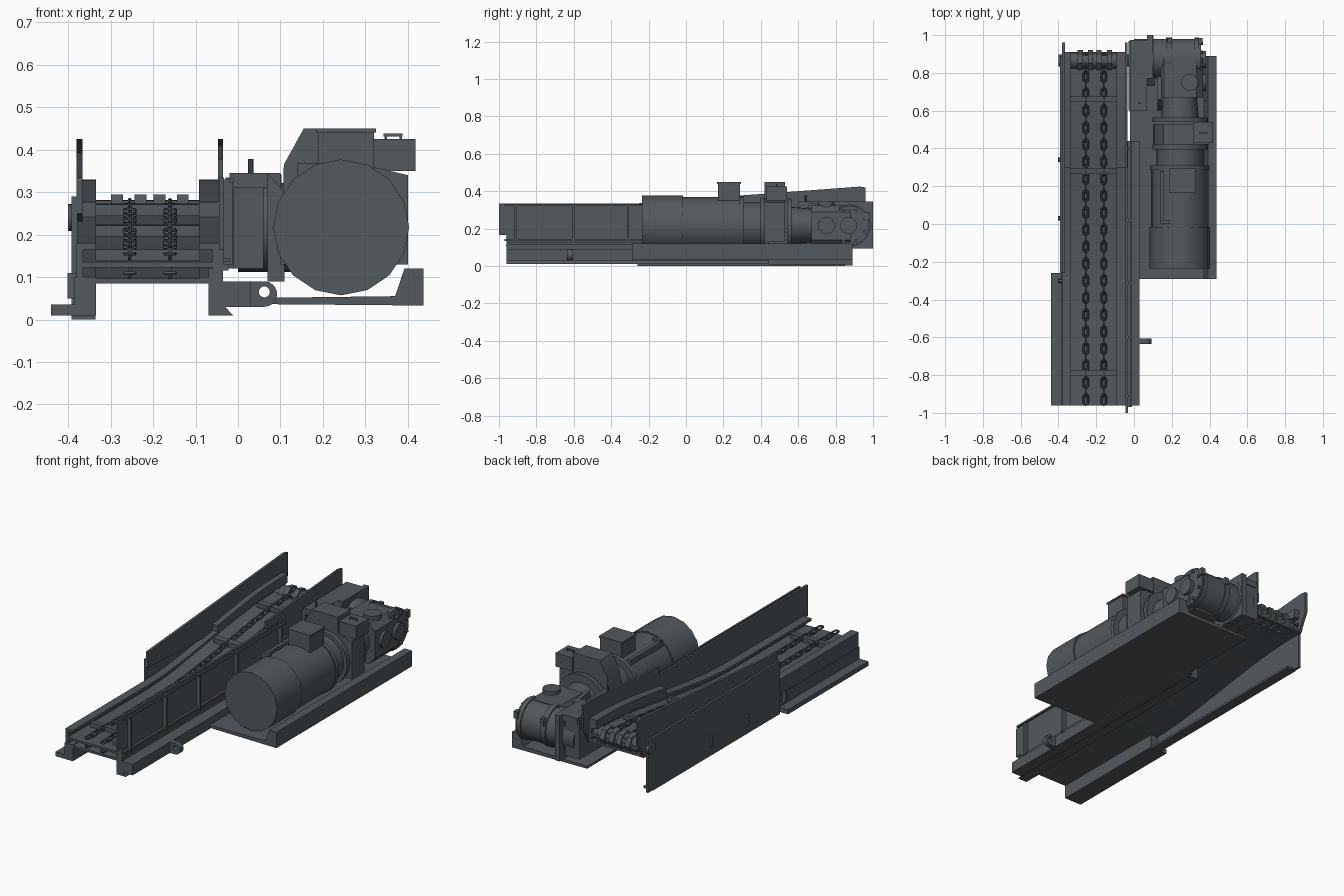
import bpy, bmesh, math
from mathutils import Matrix, Vector

if "Cube" in bpy.data.objects:
    bpy.data.objects.remove(bpy.data.objects["Cube"])

steel = bpy.data.materials.new("dark_steel")
steel.diffuse_color = (0.085, 0.100, 0.112, 1)
steel.use_nodes = True
steel.node_tree.nodes["Principled BSDF"].inputs["Base Color"].default_value = steel.diffuse_color


def finish(name, bm):
    bmesh.ops.recalc_face_normals(bm, faces=bm.faces)
    me = bpy.data.meshes.new(name)
    bm.to_mesh(me)
    bm.free()
    ob = bpy.data.objects.new(name, me)
    me.materials.append(steel)
    bpy.context.collection.objects.link(ob)
    return ob


def prism(name, axis, pts, a, b):
    """Extrude a 2D profile along an axis ('x': pts are y,z / 'y': pts are x,z)."""
    bm = bmesh.new()
    put = (lambda p, t: (t, p[0], p[1])) if axis == 'x' else (lambda p, t: (p[0], t, p[1]))
    r0 = [bm.verts.new(put(p, a)) for p in pts]
    r1 = [bm.verts.new(put(p, b)) for p in pts]
    bm.faces.new(r0)
    bm.faces.new(r1)
    for i in range(len(pts)):
        j = (i + 1) % len(pts)
        bm.faces.new((r0[i], r0[j], r1[j], r1[i]))
    return finish(name, bm)


def box(name, x, y, z):
    return prism(name, 'y', [(x[0], z[0]), (x[1], z[0]), (x[1], z[1]), (x[0], z[1])], *y)


def cyl(name, axis, c, r, a, b, n=24, r2=None):
    """Cylinder along an axis from a to b; c holds the other two coordinates."""
    bm = bmesh.new()
    bmesh.ops.create_cone(bm, cap_ends=True, segments=n, radius1=r,
                          radius2=r if r2 is None else r2, depth=b - a)
    m = (a + b) / 2
    if axis == 'x':
        M = Matrix.Translation((m, c[0], c[1])) @ Matrix.Rotation(math.pi / 2, 4, 'Y')
    elif axis == 'y':
        M = Matrix.Translation((c[0], m, c[1])) @ Matrix.Rotation(-math.pi / 2, 4, 'X')
    else:
        M = Matrix.Translation((c[0], c[1], m))
    bmesh.ops.transform(bm, matrix=M, verts=bm.verts)
    return finish(name, bm)


def deck(y):
    """Height of the conveyor deck: flat, then ramping up to the head."""
    t = min(max((y + 0.3) / 1.15, 0), 1)
    return 0.135 + 0.115 * t * t * (3 - 2 * t)


def ribbon(name, x0, x1, lo, hi, y0=-0.96, y1=0.91, n=24):
    ys = [y0 + (y1 - y0) * i / n for i in range(n + 1)]
    return prism(name, 'x', [(y, deck(y) + lo) for y in ys] +
                 [(y, deck(y) + hi) for y in reversed(ys)], x0, x1)


# Trough: deck, return pan and channel rails
ribbon("deck_plate", -0.37, -0.05, -0.012, 0)
ribbon("return_pan", -0.37, -0.05, -0.05, -0.038)
for tag, web, flange in (("left", (-0.38, -0.365), (-0.38, -0.335)),
                         ("right", (-0.06, -0.045), (-0.092, -0.045))):
    ribbon(tag + "_rail_web", *web, -0.05, 0.04)
    ribbon(tag + "_rail_top", *flange, 0.03, 0.045)
    ribbon(tag + "_rail_bottom", *flange, -0.05, -0.035)
    ribbon(tag + "_head_rail", *flange, 0.04, 0.08, 0.3, 0.91)

# Feet under the front section
box("left_leg", (-0.385, -0.335), (-0.96, -0.26), (0.01, 0.1))
box("left_foot", (-0.44, -0.38), (-0.96, -0.26), (0.01, 0.035))
prism("right_foot", 'y', [(-0.07, 0.01), (-0.012, 0.01), (-0.035, 0.035), (-0.035, 0.12), (-0.07, 0.12)],
      -0.96, 0.44)
box("right_ledge", (-0.035, 0.03), (-0.96, 0.44), (0.03, 0.09))

# Pulling lug with a bored eye
arc = [(0.062 + 0.03 * math.cos(t), 0.06 + 0.03 * math.sin(t))
       for t in [math.radians(-90 + 20 * i) for i in range(10)]]
lug = prism("pulling_lug", 'y', [(0.02, 0.03)] + arc + [(0.02, 0.09)], -0.635, -0.605)
cutter = cyl("lug_hole_cutter", 'y', (0.062, 0.065), 0.013, -0.7, -0.55, 16)
cutter.hide_render = True
cutter.hide_viewport = True
mod = lug.modifiers.new("eye", 'BOOLEAN')
mod.object = cutter
mod.operation = 'DIFFERENCE'

# Side walls
box("left_skirt", (-0.392, -0.378), (-0.26, 0.89), (0.003, 0.29))
box("left_skirt_flange", (-0.392, -0.336), (-0.26, 0.85), (0.0, 0.012))
prism("left_guard", 'x', [(-0.26, 0.25), (0.91, 0.2), (0.96, 0.3), (0.96, 0.42), (0.93, 0.425), (-0.26, 0.335)],
      -0.38, -0.366)
prism("right_guard", 'x', [(0.3, 0.2), (0.91, 0.2), (0.96, 0.3), (0.96, 0.42), (0.93, 0.425), (0.3, 0.378)],
      -0.047, -0.035)
prism("right_wall", 'x', [(-0.96, 0.12), (0.44, 0.12), (0.44, 0.335), (-1.0, 0.335), (-1.0, 0.165), (-0.96, 0.165)],
      -0.045, -0.033)
box("wall_lip", (-0.06, -0.022), (-0.96, 0.42), (0.115, 0.13))

# Handrail along the right wall
box("handrail", (-0.02, -0.010), (-0.97, 0.44), (0.322, 0.332))
box("lower_rail", (-0.035, -0.020), (-0.97, 0.44), (0.135, 0.145))
for y in (-0.91, -0.6, -0.31, 0.02, 0.4):
    box("handrail_post", (-0.035, -0.012), (y - 0.006, y + 0.006), (0.13, 0.33))

# Skirt brackets on the outer left
for y in (-0.3, 0.03, 0.34):
    prism("skirt_bracket", 'x', [(y - 0.012, 0.05), (y + 0.012, 0.05), (y + 0.006, 0.11), (y - 0.006, 0.11)],
          -0.402, -0.38)

# Flights and twin chains
for y in (-0.79, 0.28, 0.66):
    ribbon("flight_bar", -0.336, -0.09, 0.004, 0.03, y - 0.014, y + 0.014, 2)


def add_link(bm, pos, slope, upright):
    """One stretched torus link."""
    M = Matrix.Translation(pos) @ Matrix.Rotation(slope, 4, 'X')
    if upright:
        M = M @ Matrix.Rotation(math.pi / 2, 4, 'Y')
    rings, sides, rows = 12, 6, []
    for i in range(rings):
        a = 2 * math.pi * (i + 0.5) / rings
        row = []
        for j in range(sides):
            b = 2 * math.pi * j / sides
            r = 0.012 + 0.005 * math.cos(b)
            p = Vector((r * math.cos(a), r * math.sin(a), 0.005 * math.sin(b)))
            p.y += 0.016 if math.sin(a) >= 0 else -0.016
            row.append(bm.verts.new(M @ p))
        rows.append(row)
    for i in range(rings):
        n = rows[(i + 1) % rings]
        for j in range(sides):
            k = (j + 1) % sides
            bm.faces.new((rows[i][j], n[j], n[k], rows[i][k]))


for x in (-0.255, -0.16):
    for tag, lift, y_end in (("chain", 0.02, 0.9), ("return_chain", -0.026, -0.8)):
        bm = bmesh.new()
        y, up = -0.93, False
        while y < y_end:
            slope = math.atan2(deck(y + 0.01) - deck(y - 0.01), 0.02)
            add_link(bm, (x, y, deck(y) + lift), slope, up)
            y, up = y + 0.045, not up
        finish(tag, bm)

# Head shaft with sprockets
cyl("head_shaft", 'x', (0.865, 0.24), 0.032, -0.40, 0.02, 20)
cyl("head_drum", 'x', (0.865, 0.24), 0.042, -0.335, -0.09, 20)
for x in (-0.285, -0.23, -0.185, -0.13):
    cyl("sprocket", 'x', (0.865, 0.24), 0.056, x - 0.014, x + 0.014, 7)

# Drive base tray
prism("drive_base", 'y', [(-0.02, 0.037), (0.437, 0.033), (0.437, 0.12), (0.392, 0.12), (0.37, 0.055), (-0.02, 0.05)],
      -0.29, 0.89)

# Motor
C = (0.243, 0.217)
cyl("motor_fan_cowl", 'y', C, 0.16, -0.235, -0.015, 16)
cyl("motor_body", 'y', C, 0.152, -0.015, 0.30, 24)
cyl("motor_end_ring", 'y', C, 0.157, 0.285, 0.31, 24)
box("terminal_box", (0.19, 0.32), (0.17, 0.29), (0.35, 0.44))
box("terminal_lid", (0.185, 0.325), (0.165, 0.295), (0.44, 0.45))
box("cable_duct", (0.14, 0.16), (0.0, 0.28), (0.33, 0.36))
box("cable_duct_end", (0.14, 0.19), (0.0, 0.02), (0.33, 0.368))

# Coupling housing
cyl("coupling_neck", 'y', C, 0.125, 0.31, 0.42)
prism("coupling_hood", 'y', [(0.10, 0.13), (0.40, 0.13), (0.40, 0.34), (0.315, 0.36), (0.315, 0.45),
                             (0.155, 0.45), (0.108, 0.365)], 0.42, 0.53)
for y in (0.395, 0.54):
    cyl("coupling_flange", 'y', C, 0.145, y, y + 0.025)
box("control_box", (0.315, 0.418), (0.43, 0.54), (0.35, 0.425))
for x in (0.345, 0.38):
    box("handle_post", (x, x + 0.006), (0.48, 0.488), (0.42, 0.437))
box("handle_grip", (0.343, 0.388), (0.48, 0.488), (0.431, 0.438))
cyl("gearbox_input", 'y', C, 0.1, 0.56, 0.69, 24, 0.088)

# Gearbox
prism("gearbox_body", 'y', [(0.14, 0.13), (0.16, 0.10), (0.33, 0.10), (0.365, 0.14), (0.365, 0.29),
                            (0.33, 0.325), (0.16, 0.325), (0.14, 0.30)], 0.67, 0.88)
cyl("gearbox_drum", 'x', (0.875, 0.217), 0.105, 0.0, 0.355, 28)
cyl("drum_flange", 'x', (0.875, 0.22), 0.122, 0.07, 0.102, 28)
cyl("drum_middle_rim", 'x', (0.875, 0.217), 0.112, 0.17, 0.20, 28)
cyl("drum_rim", 'x', (0.875, 0.217), 0.112, 0.32, 0.345, 28)
cyl("filler_cap", 'z', (0.295, 0.75), 0.045, 0.3, 0.345, 20)
for y in (0.75, 0.87):
    cyl("bearing_cover", 'x', (y, 0.217), 0.045, 0.35, 0.38, 20)
for i in range(8):
    a = math.tau * (i + 0.5) / 8
    cyl("cover_bolt", 'x', (0.875 + 0.088 * math.cos(a), 0.217 + 0.088 * math.sin(a)), 0.009, 0.35, 0.365, 6)
for x in (0.19, 0.35):
    box("lifting_eye", (x - 0.012, x + 0.012), (0.955, 0.985), (0.25, 0.29))

# Gearbox mount beside the trough
box("mount_plate", (-0.03, -0.01), (0.6, 0.97), (0.12, 0.335))
box("mount_block", (-0.01, 0.06), (0.62, 0.97), (0.12, 0.31))
box("mount_cap", (-0.02, 0.07), (0.6, 0.975), (0.31, 0.345))
box("mount_end_plate", (0.07, 0.1), (0.77, 1.0), (0.095, 0.345))
prism("torque_arm", 'y', [(0.07, 0.09), (0.11, 0.09), (0.11, 0.3), (0.07, 0.345)], 0.73, 0.78)
prism("mount_brace", 'x', [(0.60, 0.13), (0.78, 0.12), (0.78, 0.32), (0.66, 0.34)], 0.125, 0.145)
cyl("mount_pin", 'z', (0.03, 0.64), 0.006, 0.3, 0.378, 8)

# Smooth curved surfaces, keep hard edges
meshes = [o for o in bpy.context.scene.objects if o.type == 'MESH' and not o.hide_render]
for o in meshes:
    o.select_set(True)
bpy.context.view_layer.objects.active = meshes[0]
bpy.ops.object.shade_smooth_by_angle(angle=math.radians(30))
